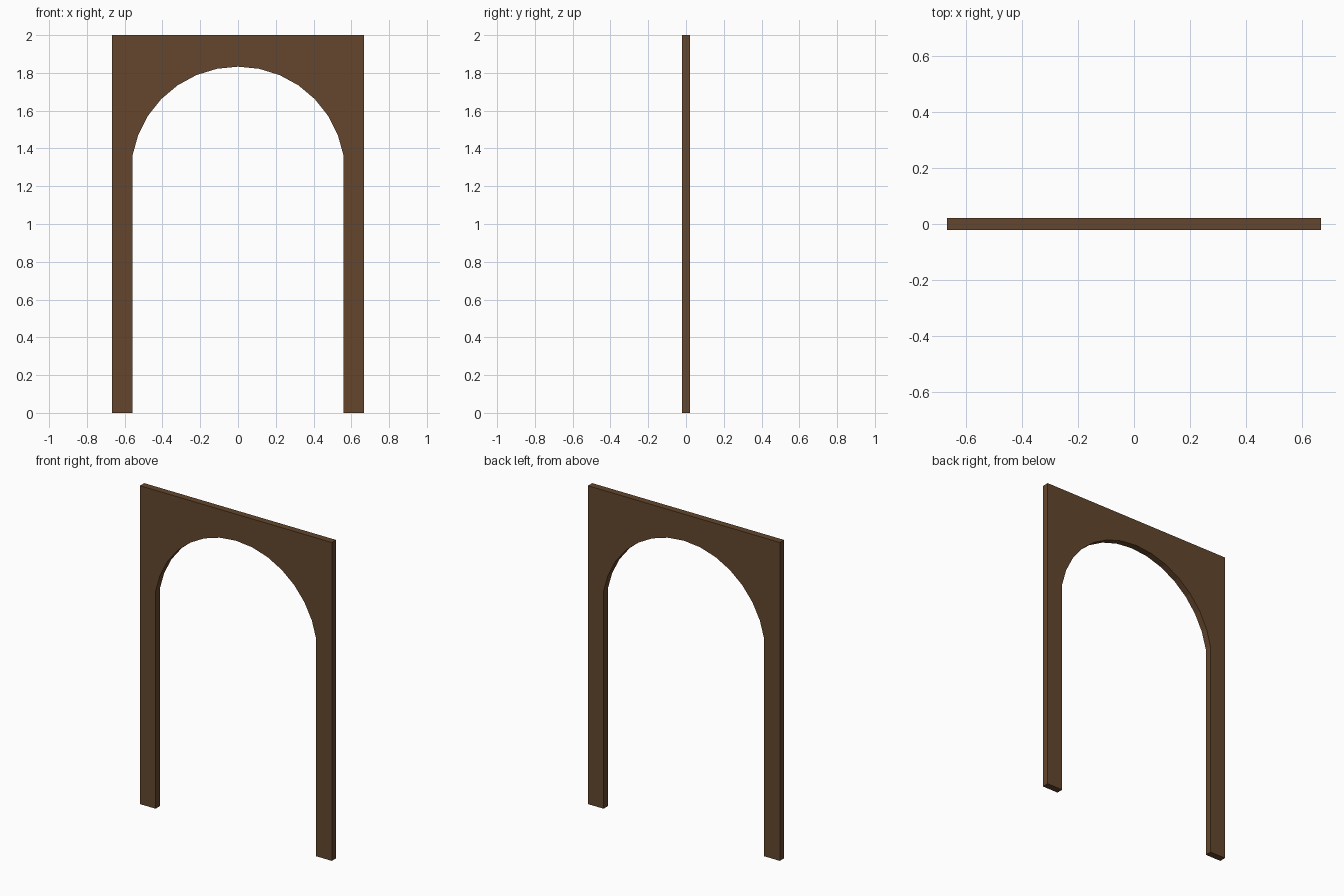
import bpy, bmesh, math

if "Cube" in bpy.data.objects:
    bpy.data.objects.remove(bpy.data.objects["Cube"])

HALF_W, HEIGHT, DEPTH = 0.667, 2.0, 0.042
RADIUS, CENTRE_Z = 0.567, 1.266      # arch circle
SPREAD, STEPS = math.radians(80), 7  # arc each side of the crown

wood = bpy.data.materials.new("dark brown wood")
wood.diffuse_color = (0.125, 0.061, 0.026, 1)
wood.use_nodes = True
wood.node_tree.nodes["Principled BSDF"].inputs["Base Color"].default_value = wood.diffuse_color

# arch outline, left springing to right springing
arc = []
for i in range(-STEPS, STEPS + 1):
    a = SPREAD * i / STEPS
    arc.append((RADIUS * math.sin(a), CENTRE_Z + RADIUS * math.cos(a)))
inner = arc[-1][0]

# closed front profile: left leg, arch, right leg, square top
profile = [(-HALF_W, 0), (-inner, 0)] + arc + [
    (inner, 0), (HALF_W, 0), (HALF_W, HEIGHT), (-HALF_W, HEIGHT)]

# front face extruded to the panel thickness
bm = bmesh.new()
face = bm.faces.new([bm.verts.new((x, -DEPTH / 2, z)) for x, z in profile])
ext = bmesh.ops.extrude_face_region(bm, geom=[face], use_keep_orig=True)
moved = [v for v in ext["geom"] if isinstance(v, bmesh.types.BMVert)]
bmesh.ops.translate(bm, verts=moved, vec=(0, DEPTH, 0))
bmesh.ops.recalc_face_normals(bm, faces=bm.faces[:])
bmesh.ops.triangulate(bm, faces=[f for f in bm.faces if len(f.verts) > 4])

mesh = bpy.data.meshes.new("arch_frame")
bm.to_mesh(mesh)
bm.free()
mesh.materials.append(wood)
frame = bpy.data.objects.new("arch_frame", mesh)
bpy.context.collection.objects.link(frame)
